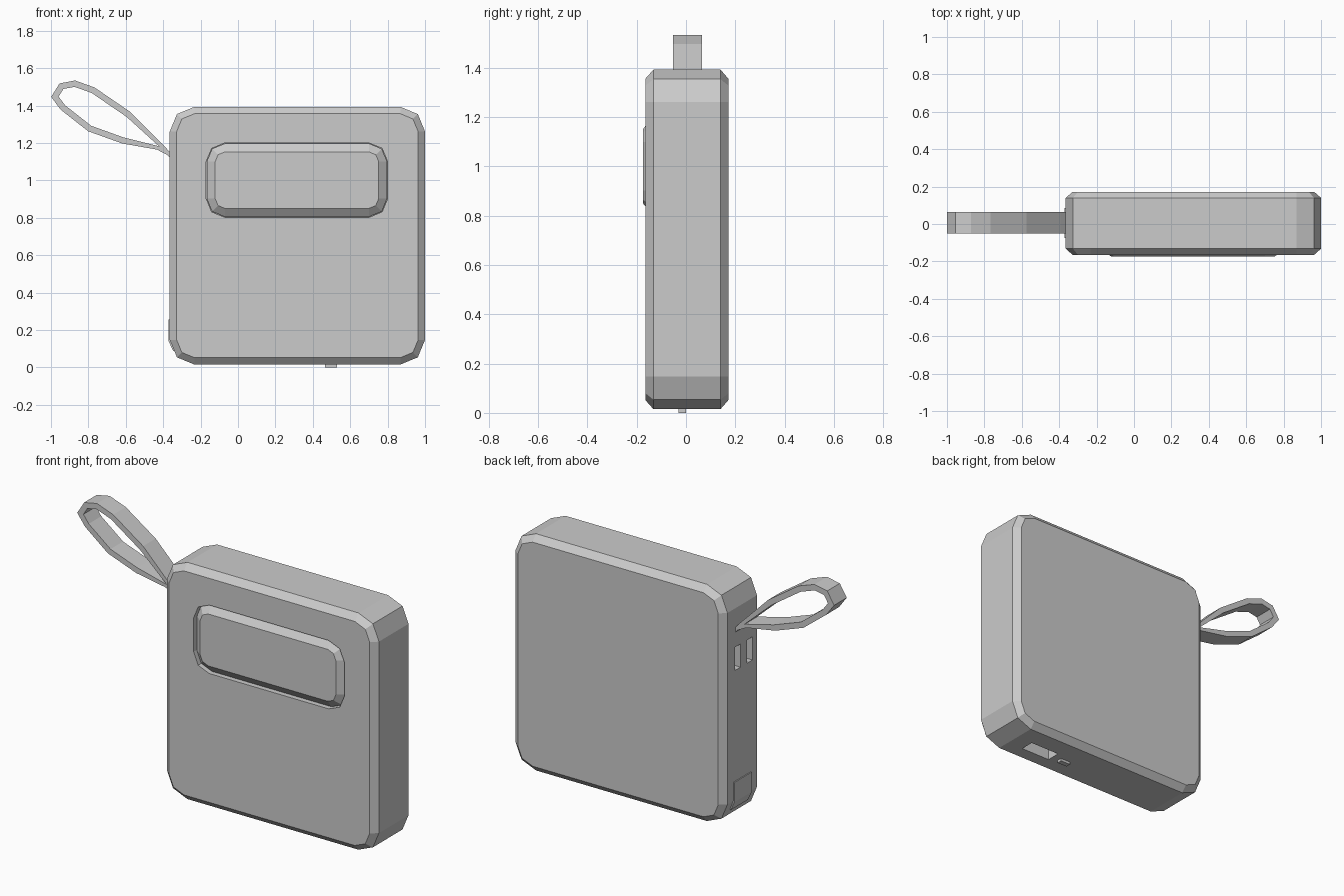
import bpy, bmesh, math
from mathutils import Vector

if "Cube" in bpy.data.objects:
    bpy.data.objects.remove(bpy.data.objects["Cube"])


def make_object(name, bm):
    bmesh.ops.recalc_face_normals(bm, faces=bm.faces)
    mesh = bpy.data.meshes.new(name)
    bm.to_mesh(mesh)
    bm.free()
    obj = bpy.data.objects.new(name, mesh)
    bpy.context.collection.objects.link(obj)
    return obj


def rounded_rect(x0, x1, z0, z1, r, y, steps=2):
    pts = []
    corners = [(x1 - r, z1 - r), (x0 + r, z1 - r), (x0 + r, z0 + r), (x1 - r, z0 + r)]
    for q, (cx, cz) in enumerate(corners):
        for i in range(steps + 1):
            a = math.pi / 2 * (q + i / steps)
            pts.append((cx + r * math.cos(a), y, cz + r * math.sin(a)))
    return pts


def loft(name, rings):
    bm = bmesh.new()
    vs = [[bm.verts.new(p) for p in ring] for ring in rings]
    n = len(vs[0])
    for a, b in zip(vs, vs[1:]):
        for i in range(n):
            j = (i + 1) % n
            bm.faces.new((a[i], a[j], b[j], b[i]))
    bm.faces.new(vs[0])
    bm.faces.new(vs[-1])
    return make_object(name, bm)


def box(name, x0, x1, y0, y1, z0, z1):
    return loft(name, [[(x0, y, z0), (x1, y, z0), (x1, y, z1), (x0, y, z1)] for y in (y0, y1)])


def cut(target, cutter):
    cutter.hide_render = True
    mod = target.modifiers.new("cut", 'BOOLEAN')
    mod.operation = 'DIFFERENCE'
    mod.solver = 'EXACT'
    mod.object = cutter
    bpy.context.view_layer.objects.active = target
    bpy.ops.object.modifier_apply(modifier=mod.name)
    bpy.data.objects.remove(cutter)


# Case: rounded square with chamfered front and back rims
def case_ring(inset, y):
    return rounded_rect(-0.365 + inset, 1.0 - inset, 0.015 + inset, 1.393 - inset, 0.132 - inset, y)


case = loft("case", [case_ring(0.037, -0.165), case_ring(0, -0.132),
                     case_ring(0, 0.14), case_ring(0.037, 0.172)])


# Recess and raised display panel with sloped rim
def panel_ring(inset, y):
    return rounded_rect(-0.17 + inset, 0.8 - inset, 0.802 + inset, 1.2 - inset, 0.1 - inset, y)


cut(case, loft("recess_cutter", [panel_ring(0, -0.25), panel_ring(0, -0.13)]))
loft("display_panel", [panel_ring(0.048, -0.174), panel_ring(0.003, -0.14), panel_ring(0.003, -0.125)])

# Two slots in the left side, one port in the underside
for y in (0.045, -0.065):
    cut(case, box("slot_cutter", -0.5, -0.31, y - 0.025, y + 0.025, 0.9, 1.035))
cut(case, box("port_cutter", 0.575, 0.765, -0.055, 0.027, -0.1, 0.1))

# Side button wrapping slightly onto the lower corner
side = [(-0.371, 0.255), (-0.371, 0.14), (-0.347, 0.088), (-0.30, 0.12), (-0.30, 0.255)]
loft("side_button", [[(x, y, z) for x, z in side] for y in (-0.075, 0.085)])

# Small nub under the case
box("bottom_nub", 0.465, 0.53, -0.03, 0.0, 0.0, 0.04)

# Wrist strap: flat ribbon following a loop
path = [(-0.345, 1.115), (-0.40, 1.175), (-0.585, 1.352), (-0.775, 1.482), (-0.873, 1.517),
        (-0.944, 1.503), (-0.979, 1.447), (-0.937, 1.390), (-0.793, 1.277),
        (-0.615, 1.213), (-0.43, 1.174), (-0.345, 1.13)]
bm = bmesh.new()
sections = []
for i, p in enumerate(path):
    c = Vector(p)
    t_in = (c - Vector(path[max(i - 1, 0)])).normalized()
    t_out = (Vector(path[min(i + 1, len(path) - 1)]) - c).normalized()
    t = (t_in + t_out).normalized()
    half = 0.010 if i in (0, 1, 10, 11) else 0.0165
    nrm = Vector((-t.y, t.x)) * half / max(t.dot(t_out if t_out.length else t_in), 0.5)
    a, b = c + nrm, c - nrm
    sections.append([bm.verts.new(v) for v in ((a.x, -0.052, a.y), (a.x, 0.064, a.y),
                                               (b.x, 0.064, b.y), (b.x, -0.052, b.y))])
for s, e in zip(sections, sections[1:]):
    for i in range(4):
        j = (i + 1) % 4
        bm.faces.new((s[i], s[j], e[j], e[i]))
bm.faces.new(sections[0])
bm.faces.new(sections[-1])
make_object("wrist_strap", bm)
